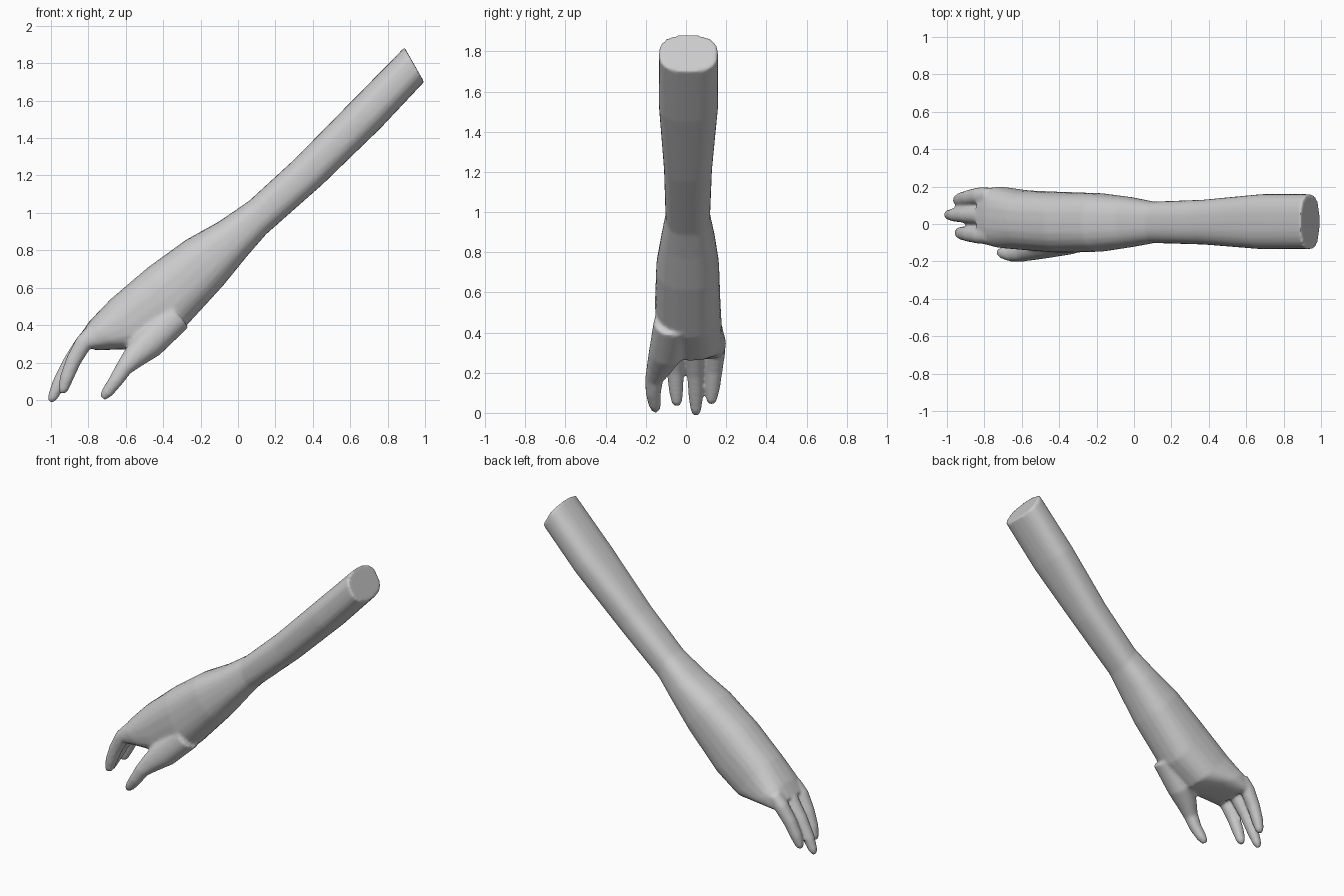
import bpy, bmesh, math
from mathutils import Vector

if "Cube" in bpy.data.objects:
    bpy.data.objects.remove(bpy.data.objects["Cube"])

skin = bpy.data.materials.new("pale grey")
skin.diffuse_color = (0.6, 0.6, 0.6, 1)
skin.use_nodes = True
skin.node_tree.nodes["Principled BSDF"].inputs["Base Color"].default_value = skin.diffuse_color
SIDES = 24


def loft(bm, rings):
    """Skin a list of point rings and cap both ends."""
    loops = [[bm.verts.new(p) for p in ring] for ring in rings]
    for a, b in zip(loops, loops[1:]):
        for i in range(SIDES):
            j = (i + 1) % SIDES
            bm.faces.new((a[i], a[j], b[j], b[i]))
    bm.faces.new(loops[0][::-1])
    bm.faces.new(loops[-1])


def ring(centre, u, v, power):
    """Rounded-box ring spanned by the half axes u and v."""
    pts = []
    for i in range(SIDES):
        t = 2 * math.pi * i / SIDES
        c, s = math.cos(t), math.sin(t)
        e = 2 / power
        pts.append(centre + u * math.copysign(abs(c) ** e, c)
                   + v * math.copysign(abs(s) ** e, s))
    return pts


def section(tx, tz, bx, bz, y0, y1):
    """Arm section from its upper and lower edge and its side limits."""
    top, low = Vector((tx, 0, tz)), Vector((bx, 0, bz))
    centre = (top + low) / 2 + Vector((0, (y0 + y1) / 2, 0))
    return ring(centre, Vector((0, (y1 - y0) / 2, 0)), (top - low) / 2, 2.6)


def digit(bm, path):
    """Tapered finger through (x, y, z, radius) points."""
    pts = [Vector(p[:3]) for p in path]
    rings = []
    for i, p in enumerate(path):
        d = (pts[min(i + 1, len(pts) - 1)] - pts[max(i - 1, 0)]).normalized()
        v = d.cross(Vector((0, 1, 0))).normalized()
        rings.append(ring(pts[i], v.cross(d) * p[3], v * p[3], 2.2))
    loft(bm, rings)


bm = bmesh.new()

# upper arm, elbow, forearm and palm
loft(bm, [section(*s) for s in (
    (0.89, 1.885, 0.995, 1.70, -0.135, 0.16),
    (0.61, 1.60, 0.76, 1.45, -0.135, 0.16),
    (0.30, 1.285, 0.45, 1.15, -0.11, 0.13),
    (0.06, 1.065, 0.15, 0.885, -0.102, 0.12),
    (-0.10, 0.955, 0.05, 0.77, -0.125, 0.145),
    (-0.28, 0.855, -0.08, 0.61, -0.148, 0.165),
    (-0.48, 0.71, -0.30, 0.37, -0.155, 0.172),
    (-0.68, 0.54, -0.47, 0.26, -0.14, 0.18),
    (-0.795, 0.42, -0.63, 0.27, -0.128, 0.20),
    (-0.85, 0.34, -0.765, 0.265, -0.105, 0.19))])

# thumb
digit(bm, ((-0.33, -0.07, 0.45, 0.09), (-0.48, -0.10, 0.30, 0.085),
           (-0.56, -0.135, 0.225, 0.062), (-0.61, -0.158, 0.17, 0.045),
           (-0.655, -0.163, 0.10, 0.038), (-0.70, -0.155, 0.04, 0.031),
           (-0.725, -0.15, 0.01, 0.018)))

# three fingers
for y0, y1, tx, tz in ((-0.06, -0.045, -0.945, 0.035),
                       (0.045, 0.05, -1.005, -0.01),
                       (0.15, 0.125, -0.955, 0.045)):
    base, tip = Vector((-0.825, y0, 0.305)), Vector((tx, y1, tz))
    path = [(-0.77, y0, 0.365, 0.045)]
    for t, bow, r in ((0, 0, 0.046), (0.35, -0.012, 0.041),
                      (0.7, -0.008, 0.036), (0.92, 0, 0.027), (1, 0, 0.014)):
        p = base.lerp(tip, t)
        path.append((p.x + bow, p.y, p.z, r))
    digit(bm, path)

bmesh.ops.recalc_face_normals(bm, faces=bm.faces)
mesh = bpy.data.meshes.new("arm")
bm.to_mesh(mesh)
bm.free()
mesh.materials.append(skin)
arm = bpy.data.objects.new("arm_and_hand", mesh)
bpy.context.collection.objects.link(arm)

# fuse the parts into one soft skin
fuse = arm.modifiers.new("fuse", 'REMESH')
fuse.mode = 'VOXEL'
fuse.voxel_size = 0.01
fuse.use_smooth_shade = True
soft = arm.modifiers.new("soften", 'SMOOTH')
soft.factor = 0.5
soft.iterations = 6
